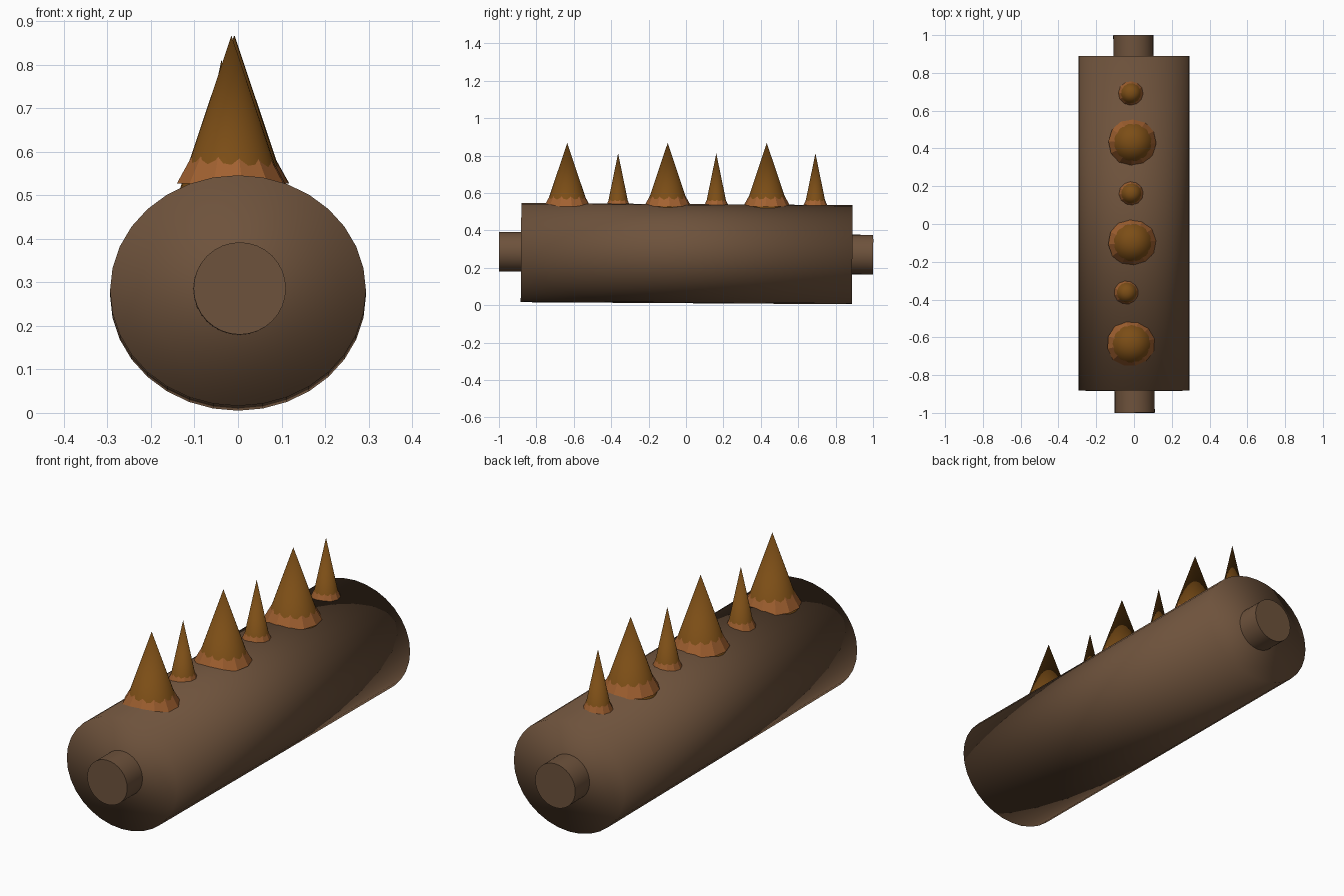
import bpy
from math import radians
from mathutils import Vector

if "Cube" in bpy.data.objects:
    bpy.data.objects.remove(bpy.data.objects["Cube"])


def material(name, color):
    m = bpy.data.materials.new(name)
    m.diffuse_color = (*color, 1)
    m.use_nodes = True
    m.node_tree.nodes["Principled BSDF"].inputs["Base Color"].default_value = m.diffuse_color
    return m


BARK = material("bark", (0.155, 0.085, 0.045))
SPIKE = material("spike_brown", (0.20, 0.075, 0.008))
COLLAR = material("collar_orange", (0.36, 0.12, 0.03))


def frustum(name, start, end, r1, r2, sides, mat, squash=1.0, spin=0, smooth=None):
    """Tapered cylinder from start to end; squash scales its local y."""
    a, b = Vector(start), Vector(end)
    axis = b - a
    bpy.ops.mesh.primitive_cone_add(vertices=sides, radius1=r1, radius2=r2,
                                    depth=axis.length, location=(a + b) / 2)
    ob = bpy.context.object
    ob.name = name
    for v in ob.data.vertices:
        v.co.y *= squash
    if spin:
        ob.rotation_euler.z = spin
    elif abs(axis.y) > abs(axis.z):
        # lying parts: local y stays vertical
        ob.rotation_euler = axis.to_track_quat('Z', 'Y').to_euler()
    ob.data.materials.append(mat)
    if smooth == "all":
        bpy.ops.object.shade_smooth()
    elif smooth == "angle":
        bpy.ops.object.shade_smooth_by_angle(angle=radians(30))
    return ob


# Log body, slightly oval and tilted, shaded smooth over its ends
frustum("log", (0, -0.882, 0.281), (0, 0.889, 0.270), 0.294, 0.294, 32,
        BARK, squash=0.265 / 0.294, smooth="all")

# Axle stubs at both ends
frustum("front_axle", (0.004, -1.0, 0.286), (0.003, -0.86, 0.285), 0.106, 0.106, 32,
        BARK, smooth="angle")
frustum("back_axle", (-0.003, 0.87, 0.271), (-0.004, 1.0, 0.270), 0.106, 0.106, 32,
        BARK, smooth="angle")

# Alternating big and small spikes, each with a faceted collar
for i, (x, y) in enumerate([(-0.016, -0.635), (-0.010, -0.098), (-0.009, 0.432)]):
    frustum(f"big_spike_{i + 1}", (x, y, 0.48), (x + 0.002, y, 0.867), 0.130, 0, 32,
            SPIKE, smooth="angle")
    frustum(f"big_collar_{i + 1}", (x, y, 0.527), (x, y, 0.597), 0.127, 0.088, 12,
            COLLAR, spin=0.2 + i * 0.4)

for i, (x, y) in enumerate([(-0.038, -0.363), (-0.014, 0.162), (-0.016, 0.692)]):
    frustum(f"small_spike_{i + 1}", (x, y, 0.48), (x, y, 0.812), 0.068, 0, 32,
            SPIKE, smooth="angle")
    frustum(f"small_collar_{i + 1}", (x, y, 0.527), (x, y, 0.572), 0.067, 0.047, 12,
            COLLAR, spin=0.2 + i * 0.4)
